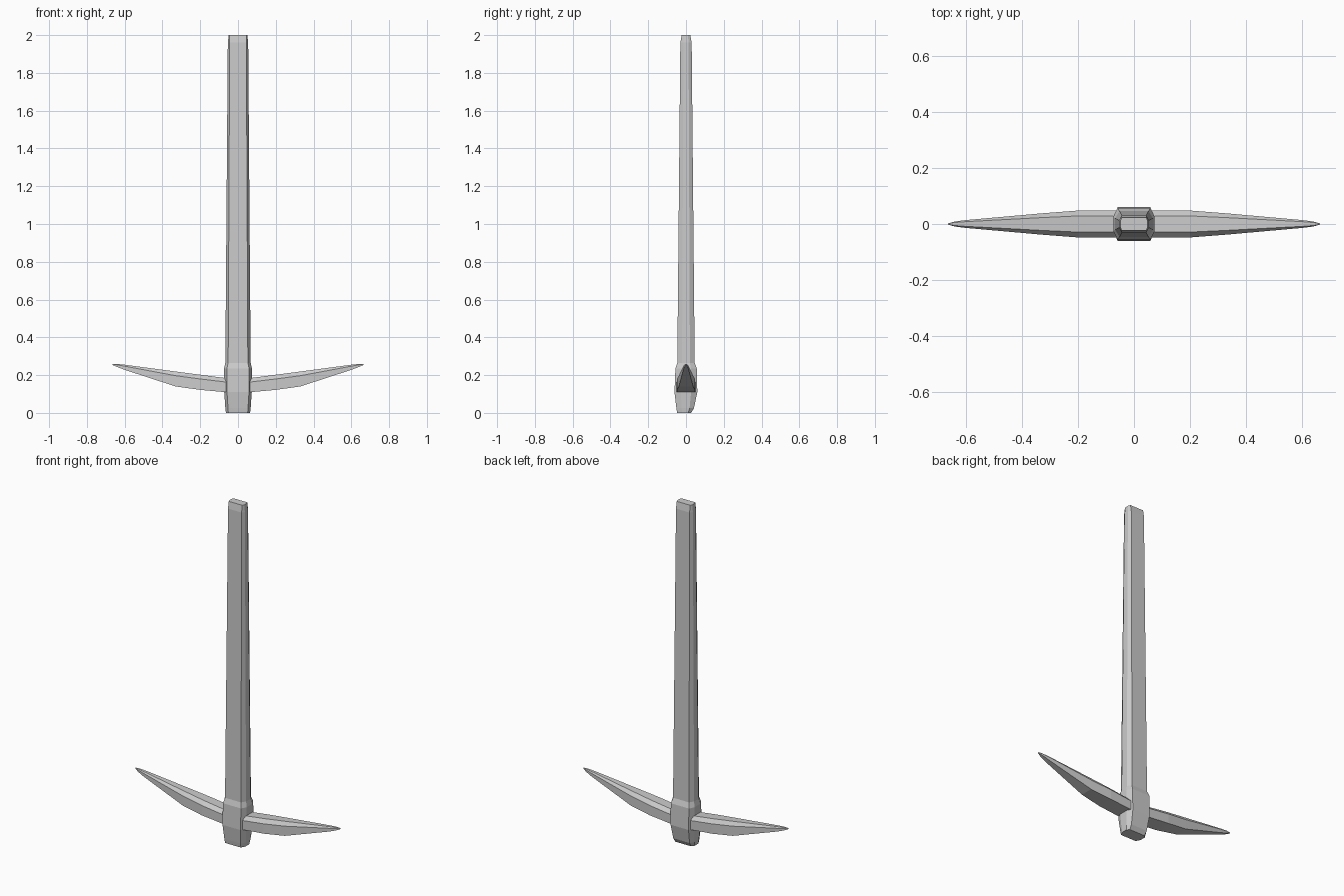
import bpy, bmesh

if "Cube" in bpy.data.objects:
    bpy.data.objects.remove(bpy.data.objects["Cube"])


def loft(name, rings):
    """Skin a list of equal-length point rings and cap both ends."""
    bm = bmesh.new()
    loops = [[bm.verts.new(p) for p in ring] for ring in rings]
    n = len(loops[0])
    for a, b in zip(loops, loops[1:]):
        for i in range(n):
            j = (i + 1) % n
            bm.faces.new((a[i], a[j], b[j], b[i]))
    bm.faces.new(loops[0])
    bm.faces.new(loops[-1])
    bmesh.ops.recalc_face_normals(bm, faces=bm.faces)
    mesh = bpy.data.meshes.new(name)
    bm.to_mesh(mesh)
    bm.free()
    obj = bpy.data.objects.new(name, mesh)
    bpy.context.collection.objects.link(obj)
    return obj


def chamfered(z, hx, front, back, cx, k=0.45):
    """Rectangle with cut corners: half width, front and back depth."""
    return [(-hx + cx, -front, z), (hx - cx, -front, z),
            (hx, -front * k, z), (hx, back * k, z),
            (hx - cx, back, z), (-hx + cx, back, z),
            (-hx, back * k, z), (-hx, -front * k, z)]


# Handle: swollen eye at the bottom, slim tapering shaft above
handle_profile = [
    (0.0, 0.064, 0.047, 0.027, 0.013),
    (0.025, 0.067, 0.051, 0.042, 0.014),
    (0.11, 0.073, 0.061, 0.060, 0.015),
    (0.235, 0.074, 0.056, 0.057, 0.015),
    (0.265, 0.067, 0.046, 0.046, 0.015),
    (1.96, 0.054, 0.030, 0.030, 0.010),
    (2.0, 0.049, 0.023, 0.023, 0.005),
]
loft("handle", [chamfered(*p) for p in handle_profile])


def blade(x, z0, z1, w):
    """Flat-bottomed section with bevelled top corners."""
    zs = z0 + (z1 - z0) * 0.72
    return [(x, -w, z0), (x, w, z0), (x, w, zs),
            (x, w * 0.6, z1), (x, -w * 0.6, z1), (x, -w, zs)]


# Pick head: one arm, mirrored about the centre for the other
arm = [(0.07, 0.11, 0.185, 0.049),
       (0.2, 0.122, 0.202, 0.048),
       (0.33, 0.14, 0.219, 0.038),
       (0.6, 0.228, 0.255, 0.014),
       (0.64, 0.243, 0.259, 0.009),
       (0.665, 0.254, 0.26, 0.002)]
stations = [(-x, a, b, w) for x, a, b, w in reversed(arm)] + arm
loft("pick_head", [blade(*s) for s in stations])
